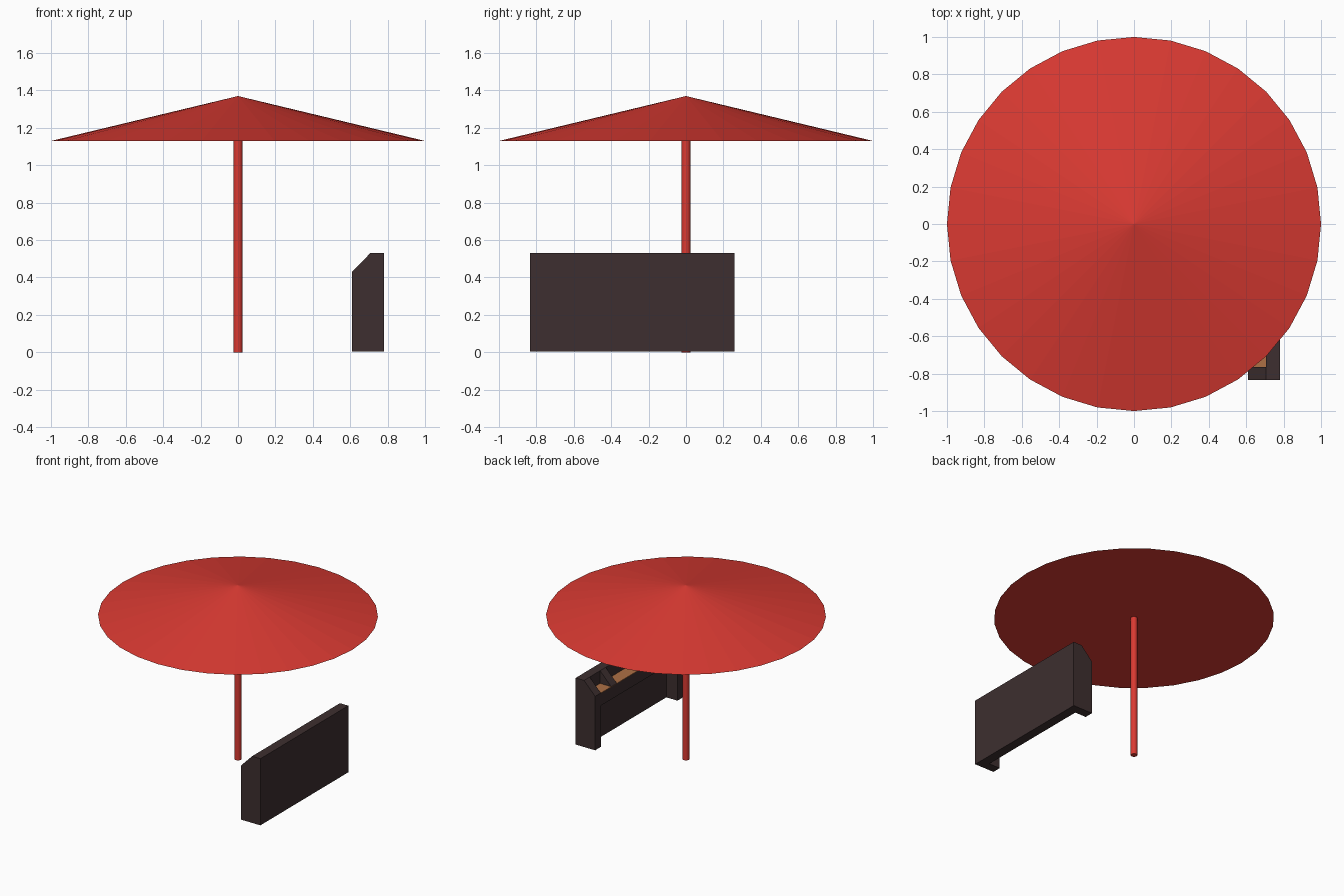
import bpy, bmesh
from math import pi

if "Cube" in bpy.data.objects:
    bpy.data.objects.remove(bpy.data.objects["Cube"])


def material(name, rgb):
    m = bpy.data.materials.new(name)
    m.diffuse_color = (*rgb, 1)
    m.use_nodes = True
    m.node_tree.nodes["Principled BSDF"].inputs["Base Color"].default_value = m.diffuse_color
    return m


RED = material("parasol red", (0.70, 0.042, 0.032))
DARK = material("dark wood", (0.047, 0.028, 0.029))
TAN = material("tan wood", (0.42, 0.16, 0.06))


def finish(bm, name, mat):
    bmesh.ops.recalc_face_normals(bm, faces=bm.faces)
    me = bpy.data.meshes.new(name)
    bm.to_mesh(me)
    bm.free()
    me.materials.append(mat)
    ob = bpy.data.objects.new(name, me)
    bpy.context.collection.objects.link(ob)
    return ob


def cone(name, mat, sides, r1, r2, z1, z2):
    bm = bmesh.new()
    bmesh.ops.create_cone(bm, cap_ends=True, segments=sides,
                          radius1=r1, radius2=r2, depth=z2 - z1)
    bmesh.ops.translate(bm, verts=bm.verts, vec=(0, 0, (z1 + z2) / 2))
    return finish(bm, name, mat)


def extrude_y(name, mat, profile, y1, y2):
    """Extrude an (x, z) profile from y1 to y2."""
    bm = bmesh.new()
    face = bm.faces.new([bm.verts.new((x, y1, z)) for x, z in profile])
    ext = bmesh.ops.extrude_face_region(bm, geom=[face])
    moved = [v for v in ext["geom"] if isinstance(v, bmesh.types.BMVert)]
    bmesh.ops.translate(bm, verts=moved, vec=(0, y2 - y1, 0))
    return finish(bm, name, mat)


def rect(x1, x2, z1, z2):
    return [(x1, z1), (x2, z1), (x2, z2), (x1, z2)]


# Parasol
cone("canopy", RED, 32, 1.0, 0.0, 1.13, 1.37)
pole = cone("pole", RED, 16, 0.024, 0.024, 0.0, 1.135)
for p in pole.data.polygons:
    p.use_smooth = len(p.vertices) == 4
pole.data.set_sharp_from_angle(angle=pi / 5)

# Counter: back panel between two chamfered ends
X1, X2, XP = 0.61, 0.78, 0.707
Y1, Y2, T = -0.835, 0.26, 0.07
SHELF, TOP, BASE = 0.43, 0.53, 0.005
END = [(X1, BASE), (X2, BASE), (X2, TOP), (XP, TOP), (X1, SHELF)]
extrude_y("back_panel", DARK, rect(XP, X2, BASE, TOP), Y1 + T, Y2 - T)
extrude_y("near_end", DARK, END, Y1, Y1 + T)
extrude_y("far_end", DARK, END, Y2 - T, Y2)

# Shelf with a tan top and two sloped dividers
extrude_y("shelf", DARK, rect(X1, XP, 0.33, SHELF - 0.004), Y1 + T, Y2 - T)
extrude_y("shelf_top", TAN, rect(X1, XP, SHELF - 0.004, SHELF), Y1 + T, Y2 - T)
WEDGE = [(X1, SHELF), (XP, SHELF), (XP, TOP)]
for name, y in (("near_divider", Y1 + T + 0.13), ("far_divider", Y2 - 2 * T - 0.13)):
    extrude_y(name, DARK, WEDGE, y, y + T)
